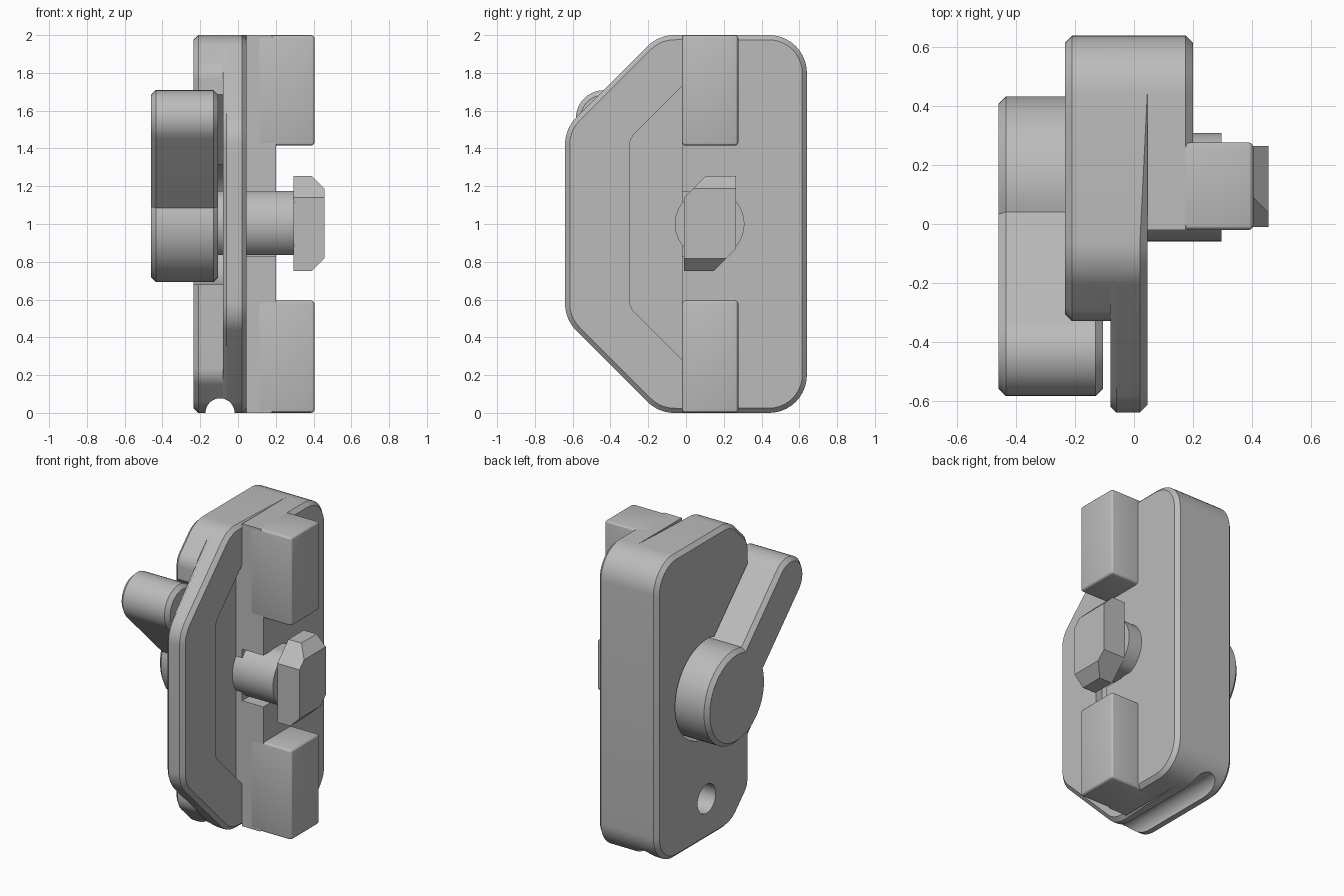
import bpy, bmesh, math
from mathutils import Vector

cube = bpy.data.objects.get("Cube")
if cube:
    bpy.data.objects.remove(cube, do_unlink=True)

grey = bpy.data.materials.new("plain_grey")
grey.use_nodes = True
COLOUR = (0.5, 0.5, 0.5, 1)
grey.diffuse_color = COLOUR
grey.node_tree.nodes["Principled BSDF"].inputs["Base Color"].default_value = COLOUR


def arc(cy, cz, r, a0, a1, n):
    return [(cy + r * math.cos(a0 + (a1 - a0) * i / n),
             cz + r * math.sin(a0 + (a1 - a0) * i / n)) for i in range(n + 1)]


def rounded(corners, steps=10):
    """Outline from (y, z, radius) corners, each rounded by an arc."""
    out = []
    for i, (y, z, r) in enumerate(corners):
        p = Vector((y, z))
        if r == 0:
            out.append((y, z))
            continue
        a = (Vector(corners[i - 1][:2]) - p).normalized()
        b = (Vector(corners[(i + 1) % len(corners)][:2]) - p).normalized()
        half = a.angle(b) / 2
        centre = p + (a + b).normalized() * (r / math.sin(half))
        start = p + a * (r / math.tan(half)) - centre
        end = p + b * (r / math.tan(half)) - centre
        a0 = math.atan2(start.y, start.x)
        turn = math.atan2(start.x * end.y - start.y * end.x, start.dot(end))
        out += arc(centre.x, centre.y, r, a0, a0 + turn, steps)
    return out


def finish(name, bm):
    bmesh.ops.recalc_face_normals(bm, faces=bm.faces)
    mesh = bpy.data.meshes.new(name)
    bm.to_mesh(mesh)
    bm.free()
    mesh.materials.append(grey)
    obj = bpy.data.objects.new(name, mesh)
    bpy.context.collection.objects.link(obj)
    return obj


def prism(name, outline, x0, x1, lo=0, hi=0, lo_rule=None, hi_rule=None, planes=()):
    """Extrude a (y, z) outline along x, chamfering the chosen end edges."""
    bm = bmesh.new()
    base = bm.faces.new([bm.verts.new((x0, y, z)) for y, z in outline])
    ext = bmesh.ops.extrude_face_region(bm, geom=[base])["geom"]
    bmesh.ops.translate(bm, vec=(x1 - x0, 0, 0),
                        verts=[v for v in ext if isinstance(v, bmesh.types.BMVert)])
    bmesh.ops.recalc_face_normals(bm, faces=bm.faces)
    for x, size, rule in ((x0, lo, lo_rule), (x1, hi, hi_rule)):
        if size:
            edges = [e for e in bm.edges if all(abs(v.co.x - x) < 1e-5 for v in e.verts)
                     and (rule is None or rule((e.verts[0].co + e.verts[1].co) / 2))]
            bmesh.ops.bevel(bm, geom=edges, offset=size, segments=1, affect='EDGES')
    for point, normal in planes:
        cut = bmesh.ops.bisect_plane(bm, geom=bm.verts[:] + bm.edges[:] + bm.faces[:],
                                     plane_co=point, plane_no=normal, clear_outer=True)
        bmesh.ops.holes_fill(bm, edges=[e for e in cut["geom_cut"]
                                        if isinstance(e, bmesh.types.BMEdge)])
    return finish(name, bm)


def box(name, lo, hi, bevel=0):
    bm = bmesh.new()
    bmesh.ops.create_cube(bm, size=1)
    for v in bm.verts:
        v.co = [(a + b) / 2 + c * (b - a) for a, b, c in zip(lo, hi, v.co)]
    if bevel:
        bmesh.ops.bevel(bm, geom=bm.edges[:], offset=bevel, segments=3,
                        profile=0.5, affect='EDGES')
    return finish(name, bm)


def cut(targets, cutter):
    cutter.hide_render = True
    for obj in targets:
        mod = obj.modifiers.new("cut", 'BOOLEAN')
        mod.operation, mod.solver, mod.object = 'DIFFERENCE', 'EXACT', cutter
        bpy.context.view_layer.objects.active = obj
        bpy.ops.object.modifier_apply(modifier=mod.name)
    bpy.data.objects.remove(cutter, do_unlink=True)


AXIS_Y, AXIS_Z = 0.125, 1.0
back = [(0.64, 0, 0.2), (0.64, 2, 0.2)]

# Case, front plate and clamp block are stacked along x
case = prism("case", rounded(back + [(-0.145, 2, 0.2), (-0.33, 1.815, 0.12),
                                     (-0.33, 0.185, 0.12), (-0.145, 0, 0.2)]),
             -0.235, -0.08, lo=0.025)
plate = prism("front_plate", rounded(back + [(-0.145, 2, 0.2), (-0.64, 1.505, 0.2),
                                             (-0.64, 0.495, 0.2), (-0.145, 0, 0.2)]),
              -0.08, 0.045, lo=0.02, hi=0.025,
              lo_rule=lambda p: p.y < -0.34, hi_rule=lambda p: p.y < 0)
block = prism("clamp_block", rounded(back + [(-0.02, 2, 0), (-0.02, 0, 0)]),
              0.045, 0.2, hi=0.025, hi_rule=lambda p: p.y > -0.01)

# Shallow recess in the plate and slot around the shaft
cut([plate], prism("recess_cutter", rounded([(-0.02, 0.28, 0), (-0.02, 1.73, 0),
                                             (-0.3, 1.45, 0.1), (-0.3, 0.56, 0.1)]), 0.0, 0.2))
cut([block], box("slot_cutter", (0, -0.2, 0.83), (0.3, AXIS_Y, 1.17)))

# Lever pocket: round seat, opening forward below the arm
cut([case], prism("seat_cutter", arc(AXIS_Y, AXIS_Z, 0.325, 0, math.tau * 63 / 64, 63), -0.4, 0))
cut([case], prism("sweep_cutter", [(AXIS_Y, 0.68), (AXIS_Y, 1.23), (-0.5, 1.855), (-0.5, 0.68)],
                  -0.4, 0))

# Small blind hole
cut([case], prism("hole_cutter", arc(0.12, 0.27, 0.095, 0, math.tau * 31 / 32, 31), -0.4, -0.1))

# Grip grooves at both ends
for z in (0, 2):
    bm = bmesh.new()
    bmesh.ops.create_cone(bm, cap_ends=True, segments=48, radius1=0.077, radius2=0.077, depth=3)
    for v in bm.verts:
        v.co = (v.co.x - 0.095, v.co.z, v.co.y + z)
    cut([case, plate], finish("groove_cutter", bm))

# Paired lugs
for name, z0, z1 in (("lower_lug", 0, 0.595), ("upper_lug", 1.415, 2)):
    box(name, (0.1, -0.021, z0), (0.405, 0.277, z1), 0.018)

# Lever: hub and diagonal arm in one outline
HUB, TIP, REACH = 0.308, 0.15, 0.79
a = math.asin(TIP / HUB)
shape = arc(0, 0, HUB, a, math.tau - a, 48) + arc(REACH, 0, TIP, -math.pi / 2, math.pi / 2, 20)
d = math.radians(135)
lever_outline = [(AXIS_Y + u * math.cos(d) - v * math.sin(d),
                  AXIS_Z + u * math.sin(d) + v * math.cos(d)) for u, v in shape]
prism("lever", lever_outline, -0.46, -0.105, lo=0.025, hi=0.025)

# Turning shaft with flattened top and bottom
shaft = [(y, min(max(z, 0.835), 1.175))
         for y, z in arc(AXIS_Y, AXIS_Z, 0.184, 0, math.tau * 63 / 64, 63)]
prism("shaft", shaft, -0.12, 0.297)

# Hammer head with two cut corners and sloped ends
prism("hammer_head", [(-0.01, 0.75), (0.145, 0.75), (0.265, 0.87), (0.265, 1.255),
                      (0.105, 1.255), (-0.01, 1.14)], 0.295, 0.457,
      planes=[((0.39, 0, 1.255), (1, 0, 1)), ((0.39, 0, 0.75), (1, 0, -1))])

# Smooth the round surfaces, keep edges crisp
bpy.ops.object.select_all(action='DESELECT')
for obj in bpy.context.scene.objects:
    if obj.type == 'MESH':
        obj.select_set(True)
        bpy.context.view_layer.objects.active = obj
bpy.ops.object.shade_smooth_by_angle(angle=math.radians(25))
